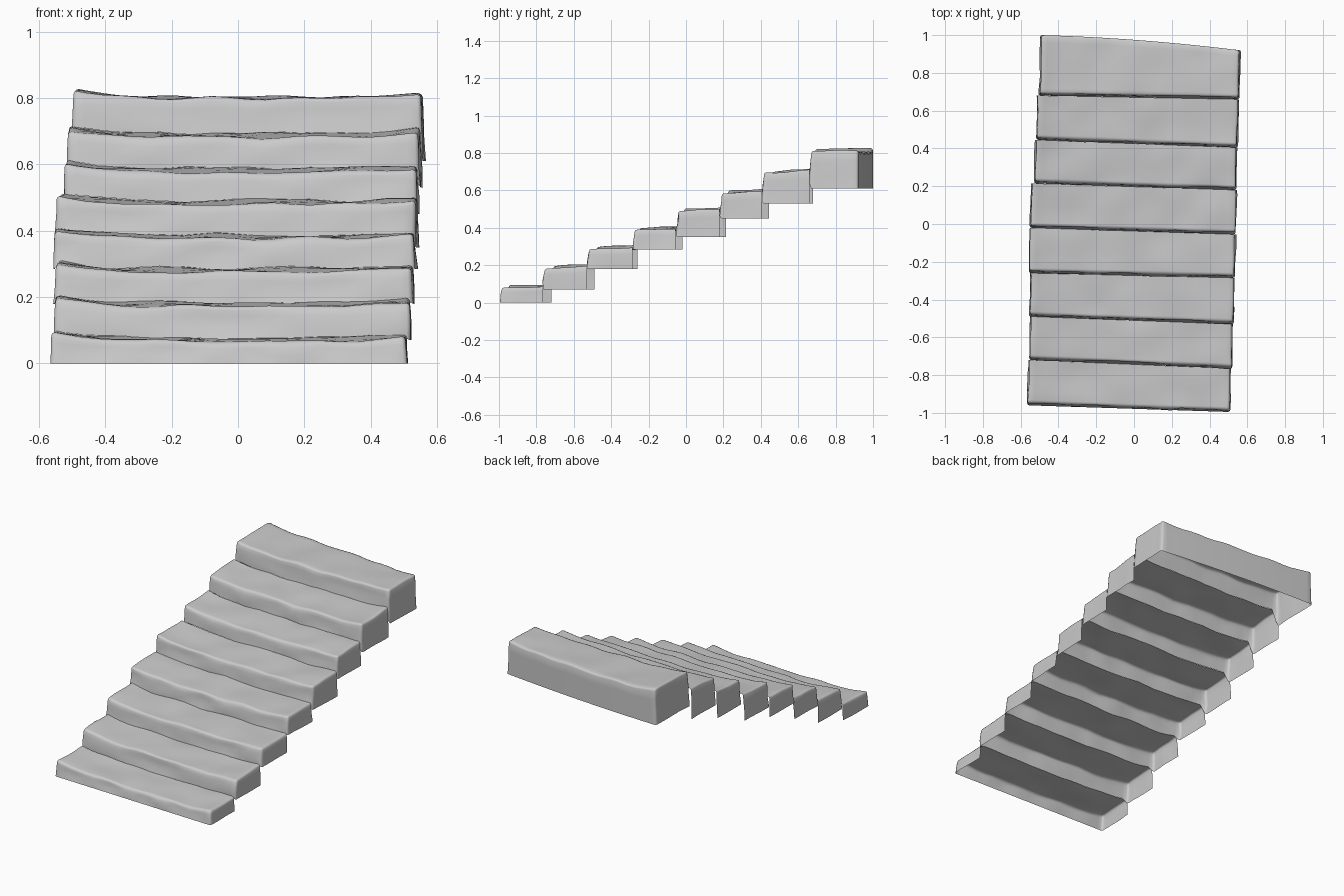
import bpy, bmesh
from mathutils import Vector, noise

if "Cube" in bpy.data.objects:
    bpy.data.objects.remove(bpy.data.objects["Cube"])

# Plan and height readings per step, bottom to top
FRONT_L = [-0.96, -0.72, -0.49, -0.26, -0.02, 0.215, 0.445, 0.68, 1.00]
FRONT_R = [-0.995, -0.765, -0.53, -0.285, -0.055, 0.18, 0.405, 0.66, 0.92]
SIDE_L = [-0.56, -0.55, -0.548, -0.553, -0.545, -0.523, -0.512, -0.495]
SIDE_R = [0.503, 0.513, 0.522, 0.528, 0.533, 0.535, 0.543, 0.551]
TREAD = [0.066, 0.172, 0.275, 0.376, 0.48, 0.577, 0.682, 0.80]
FLOOR = [0.0, 0.07, 0.18, 0.285, 0.35, 0.45, 0.53, 0.61]
COUNT = len(TREAD)
LEAN = 0.012

U = [0, 0.03] + [0.03 + 0.94 * i / 18 for i in range(1, 18)] + [0.97, 1]
V = [0, 0.12, 0.3, 0.5, 0.7, 0.88, 1]
H = [0, 0.35, 0.7, 1]


def lerp(a, b, t):
    return a + (b - a) * t


def wear(x, y, z, scale, amount):
    return noise.noise(Vector((x, y, z)) * scale) * amount


def plan(k, u, v):
    """Plan position on step k, u across and v front to back."""
    x = lerp(SIDE_L[k], SIDE_R[k], u) + 0.006 * v
    y0 = lerp(FRONT_L[k], FRONT_R[k], u)
    y1 = lerp(FRONT_L[k + 1], FRONT_R[k + 1], u)
    if k == COUNT - 1:
        y1 += 0.05 * u * (1 - u)      # bowed rear edge
    return x, lerp(y0, y1, v)


def tread_z(k, u, v):
    """Worn tread height, curling up at both ends."""
    x, y = plan(k, u, v)
    e = 2 * u - 1
    curl = (0.024 if e < 0 else 0.012) * abs(e) ** 5
    rise = 0.012 * v if k < COUNT - 1 else 0.004 * v
    return TREAD[k] + curl + rise + wear(x, y, k * 3.1, 7, 0.010)


def point(k, u, v, h):
    """Map unit box coordinates to the worn step."""
    x, y = plan(k, u, v)
    top = tread_z(k, u, v)
    low = FLOOR[k]
    if k > 0 and v == 0 and 0 < u < 1:
        low = tread_z(k - 1, u, 1)    # riser meets the tread below
    z = lerp(low, top, h)
    if v == 0:
        y += LEAN * h
        if 0 < h < 1:
            y += wear(x, k * 1.7, z, 8, 0.012)
    if u in (0, 1):
        x += (2 * u - 1) * 0.007 * (1 - h) + wear(x, y, z, 9, 0.006)
    return Vector((x, y, z))


def sheet(bm, rows, cols, fn):
    grid = [[bm.verts.new(fn(a, b)) for b in cols] for a in rows]
    for i in range(len(rows) - 1):
        for j in range(len(cols) - 1):
            bm.faces.new((grid[i][j], grid[i + 1][j],
                          grid[i + 1][j + 1], grid[i][j + 1]))


def make_step(k):
    bm = bmesh.new()
    # tread, riser and side walls; the underside stays open
    sheet(bm, U, V, lambda u, v: point(k, u, v, 1))
    sheet(bm, U, H, lambda u, h: point(k, u, 0, h))
    for side in (0, 1):
        sheet(bm, V, H, lambda v, h: point(k, side, v, h))
    # the landing also has a rear wall
    if k == COUNT - 1:
        sheet(bm, U, H, lambda u, h: point(k, u, 1, h))
    bmesh.ops.remove_doubles(bm, verts=bm.verts, dist=0.0005)
    bmesh.ops.recalc_face_normals(bm, faces=bm.faces)
    # make sure the tread looks upward
    if sum(f.normal.z * f.calc_area() for f in bm.faces) < 0:
        bmesh.ops.reverse_faces(bm, faces=bm.faces)
    for f in bm.faces:
        f.smooth = True
    name = "top_landing" if k == COUNT - 1 else f"stair_step_{k + 1}"
    me = bpy.data.meshes.new(name)
    bm.to_mesh(me)
    bm.free()
    ob = bpy.data.objects.new(name, me)
    bpy.context.collection.objects.link(ob)
    # worn, rounded edges
    bev = ob.modifiers.new("worn_edges", 'BEVEL')
    bev.width = 0.011
    bev.segments = 2
    bev.limit_method = 'ANGLE'
    bev.angle_limit = 0.9


for k in range(COUNT):
    make_step(k)
